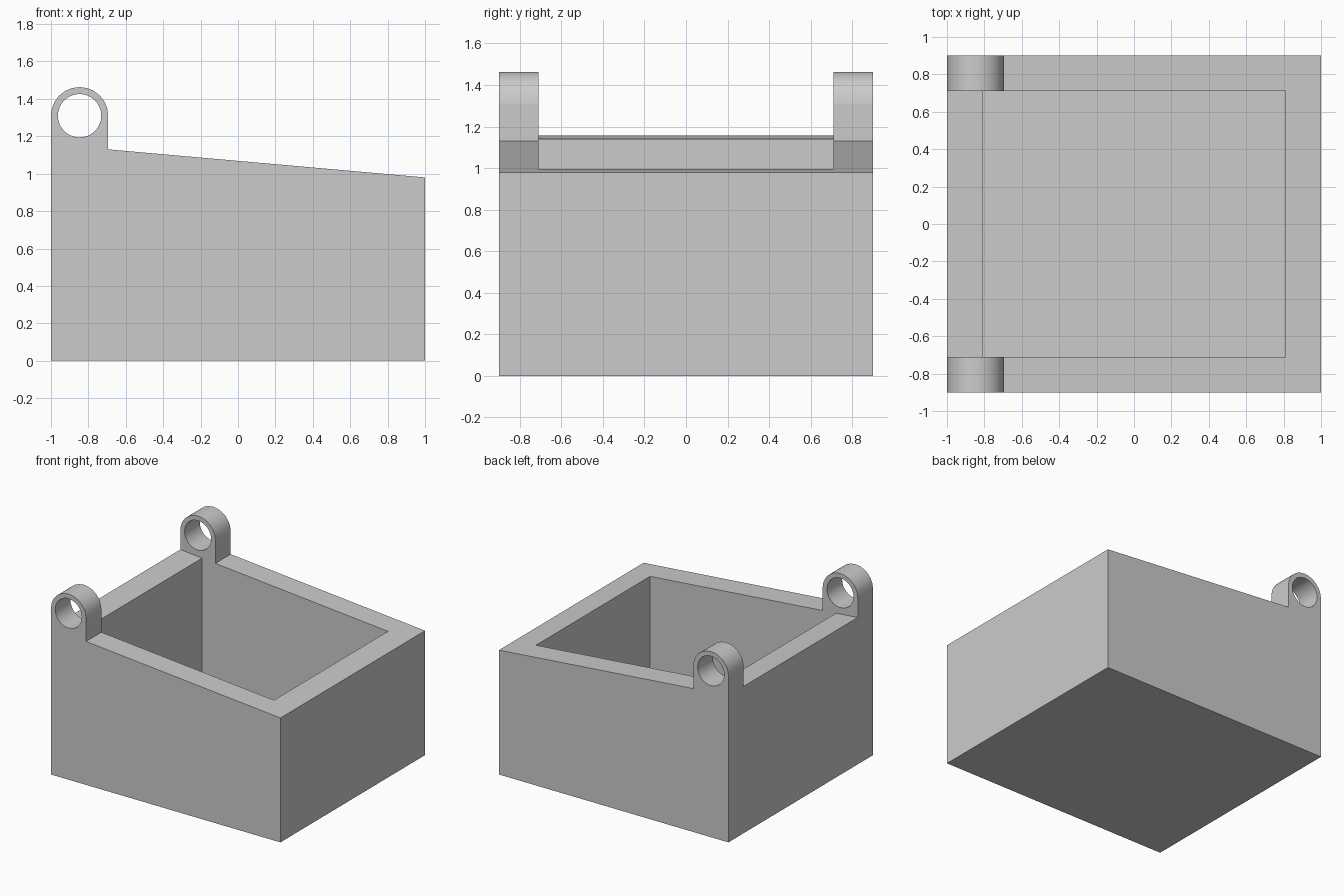
import bpy, bmesh
from math import pi, sin, cos, hypot
from mathutils import Vector

cube = bpy.data.objects.get("Cube")
if cube:
    bpy.data.objects.remove(cube, do_unlink=True)

HALF_X, HALF_Y = 1.0, 0.9        # outer half sizes
WALL = 0.19                      # wall and floor thickness
LUG_R, HOLE_R = 0.153, 0.116     # hinge lug and its bore
PIVOT_X, PIVOT_Z = -HALF_X + LUG_R, 1.31
FRONT_Z, SLOPE = 0.98, -0.0885   # sloping rim


def rim(x):
    return FRONT_Z + SLOPE * (x - HALF_X)


def arc(radius, start, end, steps):
    return [(PIVOT_X + radius * cos(start + (end - start) * i / steps),
             PIVOT_Z + radius * sin(start + (end - start) * i / steps))
            for i in range(steps + 1)]


def prism(name, profile, half_y):
    """Extrude an x-z profile along y, centred on y = 0."""
    bm = bmesh.new()
    face = bm.faces.new([bm.verts.new((x, -half_y, z)) for x, z in profile])
    moved = bmesh.ops.extrude_face_region(bm, geom=[face])["geom"]
    verts = [v for v in moved if isinstance(v, bmesh.types.BMVert)]
    bmesh.ops.translate(bm, verts=verts, vec=Vector((0, 2 * half_y, 0)))
    bmesh.ops.recalc_face_normals(bm, faces=bm.faces)
    mesh = bpy.data.meshes.new(name)
    bm.to_mesh(mesh)
    bm.free()
    obj = bpy.data.objects.new(name, mesh)
    bpy.context.collection.objects.link(obj)
    return obj


# Box silhouette with the rounded hinge lug
lug_x = PIVOT_X + LUG_R
box = prism("hinged_box", [(-HALF_X, 0), (HALF_X, 0), (HALF_X, FRONT_Z),
                           (lug_x, rim(lug_x))] + arc(LUG_R, 0, pi, 12), HALF_Y)

# Cavity, plus the gap above the rim between the two lugs
inner = HALF_X - WALL
cavity = prism("cavity_cutter", [(-inner, WALL), (inner, WALL), (inner, 2), (-1.2, 2),
                                 (-1.2, rim(-1.2)), (-inner, rim(-inner))],
               HALF_Y - WALL)

# Hinge pin bore
bore = prism("bore_cutter", arc(HOLE_R, 0, 2 * pi, 32)[:-1], HALF_Y + 0.1)

for cutter in (cavity, bore):
    mod = box.modifiers.new(cutter.name, "BOOLEAN")
    mod.operation = "DIFFERENCE"
    mod.solver = "EXACT"
    mod.object = cutter
    cutter.hide_render = True
bpy.context.view_layer.objects.active = box
for mod in list(box.modifiers):
    bpy.ops.object.modifier_apply(modifier=mod.name)
for cutter in (cavity, bore):
    bpy.data.objects.remove(cutter, do_unlink=True)

# Smooth only the curved lug and bore surfaces
for poly in box.data.polygons:
    c = poly.center
    near = hypot(c.x - PIVOT_X, c.z - PIVOT_Z) < LUG_R + 0.005
    poly.use_smooth = near and abs(poly.normal.y) < 0.1

# Single plain grey
grey = bpy.data.materials.new("plain_grey")
grey.use_nodes = True
colour = (0.6, 0.6, 0.6, 1)
grey.diffuse_color = colour
grey.node_tree.nodes["Principled BSDF"].inputs["Base Color"].default_value = colour
box.data.materials.clear()
box.data.materials.append(grey)
for poly in box.data.polygons:
    poly.material_index = 0
